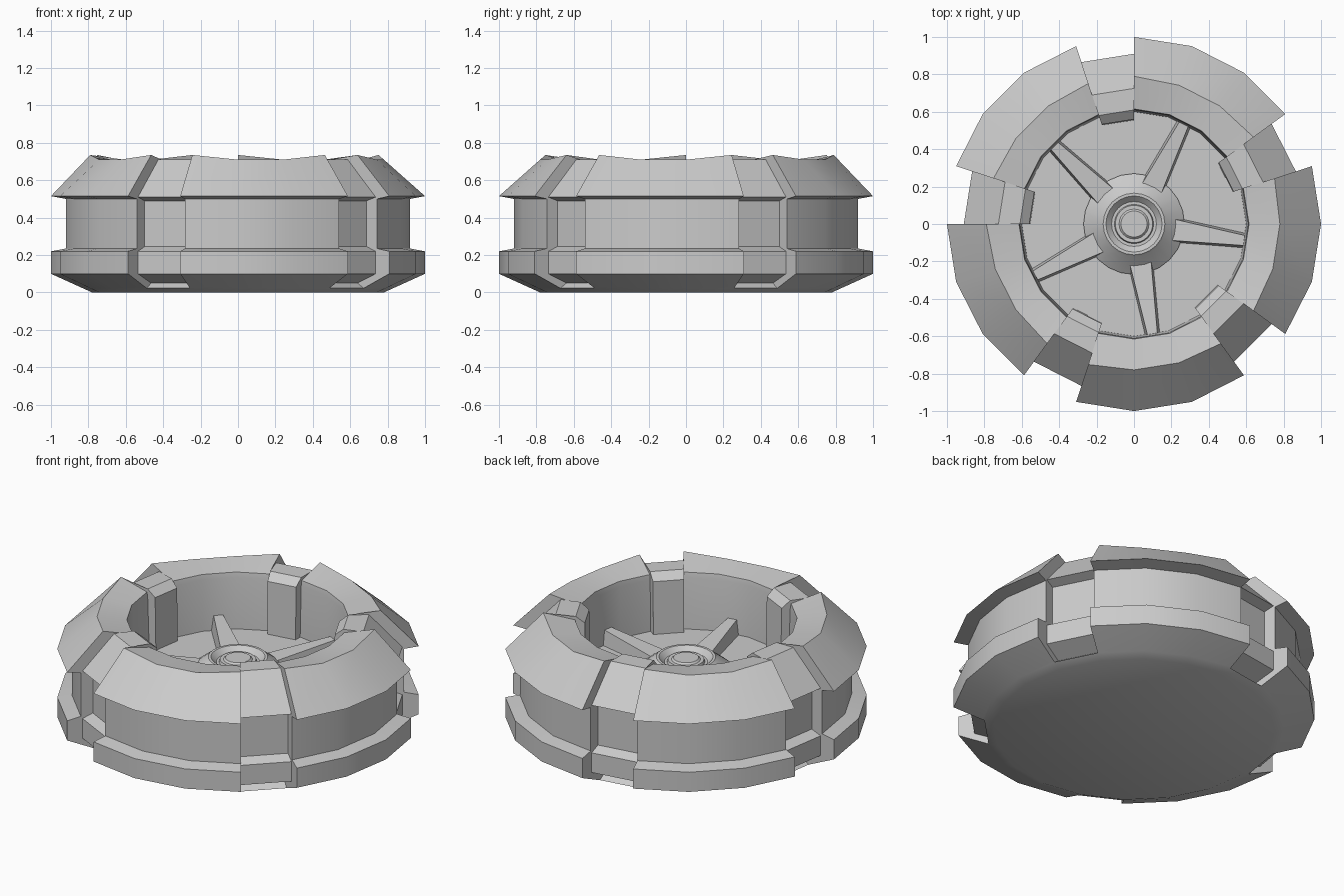
import bpy, bmesh, math

if "Cube" in bpy.data.objects:
    bpy.data.objects.remove(bpy.data.objects["Cube"])


def finish(name, bm, smooth=True):
    bmesh.ops.remove_doubles(bm, verts=bm.verts, dist=0.0005)
    bmesh.ops.recalc_face_normals(bm, faces=bm.faces)
    me = bpy.data.meshes.new(name)
    bm.to_mesh(me)
    bm.free()
    ob = bpy.data.objects.new(name, me)
    bpy.context.collection.objects.link(ob)
    if smooth:
        bpy.ops.object.select_all(action='DESELECT')
        ob.select_set(True)
        bpy.context.view_layer.objects.active = ob
        bpy.ops.object.shade_smooth_by_angle(angle=math.radians(28))
    return ob


def sweep(name, columns):
    """Skin a closed ring of (angle, profile) columns, fanning both ends to the axis."""
    bm = bmesh.new()
    cols = [[bm.verts.new((r * math.cos(a), r * math.sin(a), z)) for r, z in prof]
            for a, prof in columns]
    low = bm.verts.new((0, 0, columns[0][1][0][1]))
    high = bm.verts.new((0, 0, columns[0][1][-1][1]))
    for i, c in enumerate(cols):
        d = cols[(i + 1) % len(cols)]
        for j in range(len(c) - 1):
            bm.faces.new((c[j], d[j], d[j + 1], c[j + 1]))
        bm.faces.new((low, d[0], c[0]))
        bm.faces.new((high, c[-1], d[-1]))
    return finish(name, bm)


# Tyre profiles (radius, height), from the underside over the top to the inner floor
block = [(.78, 0), (.83, .023), (.84, .027), (1, .10), (1, .22), (.92, .235),
         (.92, .50), (1, .515), (.79, .735), (.615, .69), (.61, .66), (.60, .35)]
block_mid = block[:8] + [(.78, .71)] + block[9:]
gap = [(.78, 0), (.83, .023), (.79, .05), (.91, .10), (.91, .22), (.85, .245),
       (.85, .49), (.91, .51), (.725, .71), (.61, .71), (.56, .67), (.555, .35)]

# Tyre body: five raised tread blocks of three segments, five recessed gaps of one
columns = []
for k in range(5):
    for deg, prof in ((-36, block), (-18, block_mid), (0, block_mid), (18, block),
                      (18, gap), (36, gap)):
        columns.append((math.radians(deg + 72 * k), prof))
sweep("tyre", columns)

# Hub with recessed cap
hub = [(.27, .33), (.27, .375), (.175, .45), (.165, .46), (.15, .46), (.12, .43),
       (.105, .43), (.10, .445), (.08, .445), (.07, .455)]
sweep("hub", [(math.tau * i / 24, hub) for i in range(24)])

# Five tapered spokes rising towards the rim
for k in range(5):
    a = math.radians(-8.5 + 72 * k)
    bm = bmesh.new()
    rings = []
    for r, wide, narrow, top in ((.20, .07, .058, .41), (.595, .042, .027, .44)):
        pts = [(-wide, .33), (wide, .33), (narrow, top), (-narrow, top)]
        rings.append([bm.verts.new((r * math.cos(a) - s * math.sin(a),
                                    r * math.sin(a) + s * math.cos(a), z)) for s, z in pts])
    for j in range(4):
        n = (j + 1) % 4
        bm.faces.new((rings[0][j], rings[0][n], rings[1][n], rings[1][j]))
    for ring in rings:
        bm.faces.new(ring)
    finish(f"spoke_{k + 1}", bm, smooth=False)
